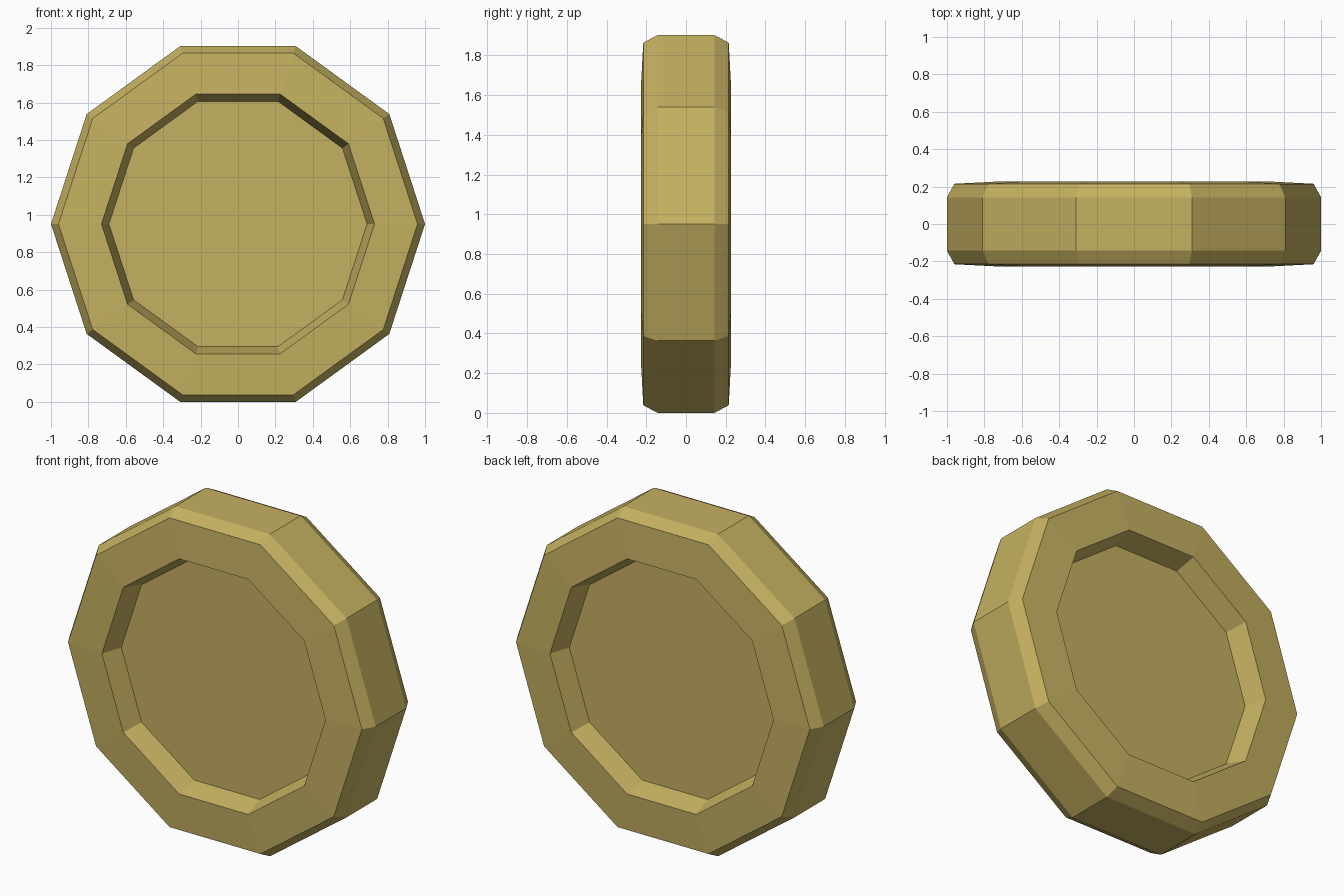
import bpy, bmesh, math

if "Cube" in bpy.data.objects:
    bpy.data.objects.remove(bpy.data.objects["Cube"])

SIDES = 10
CENTRE_Z = math.cos(math.pi / SIDES)  # flat side rests on the ground

# half profile (radius, y): recess floor, recess rim, face edge, tread edge
front = [(0.69, -0.103), (0.73, -0.227), (0.96, -0.215), (1.0, -0.143)]
profile = front + [(r, -y) for r, y in reversed(front)]

bm = bmesh.new()
rings = []
for r, y in profile:
    ring = []
    for i in range(SIDES):
        a = 2 * math.pi * i / SIDES
        ring.append(bm.verts.new((r * math.cos(a), y, CENTRE_Z + r * math.sin(a))))
    rings.append(ring)

# bands between rings, then the two recessed floors
for a, b in zip(rings, rings[1:]):
    for i in range(SIDES):
        j = (i + 1) % SIDES
        bm.faces.new((a[i], a[j], b[j], b[i]))
bm.faces.new(rings[0])
bm.faces.new(rings[-1])
bmesh.ops.recalc_face_normals(bm, faces=bm.faces)

mesh = bpy.data.meshes.new("coin")
bm.to_mesh(mesh)
bm.free()
coin = bpy.data.objects.new("coin", mesh)
bpy.context.collection.objects.link(coin)

# gold colour
gold = bpy.data.materials.new("gold")
gold.diffuse_color = (0.56, 0.44, 0.12, 1)
gold.use_nodes = True
gold.node_tree.nodes["Principled BSDF"].inputs["Base Color"].default_value = gold.diffuse_color
mesh.materials.append(gold)
